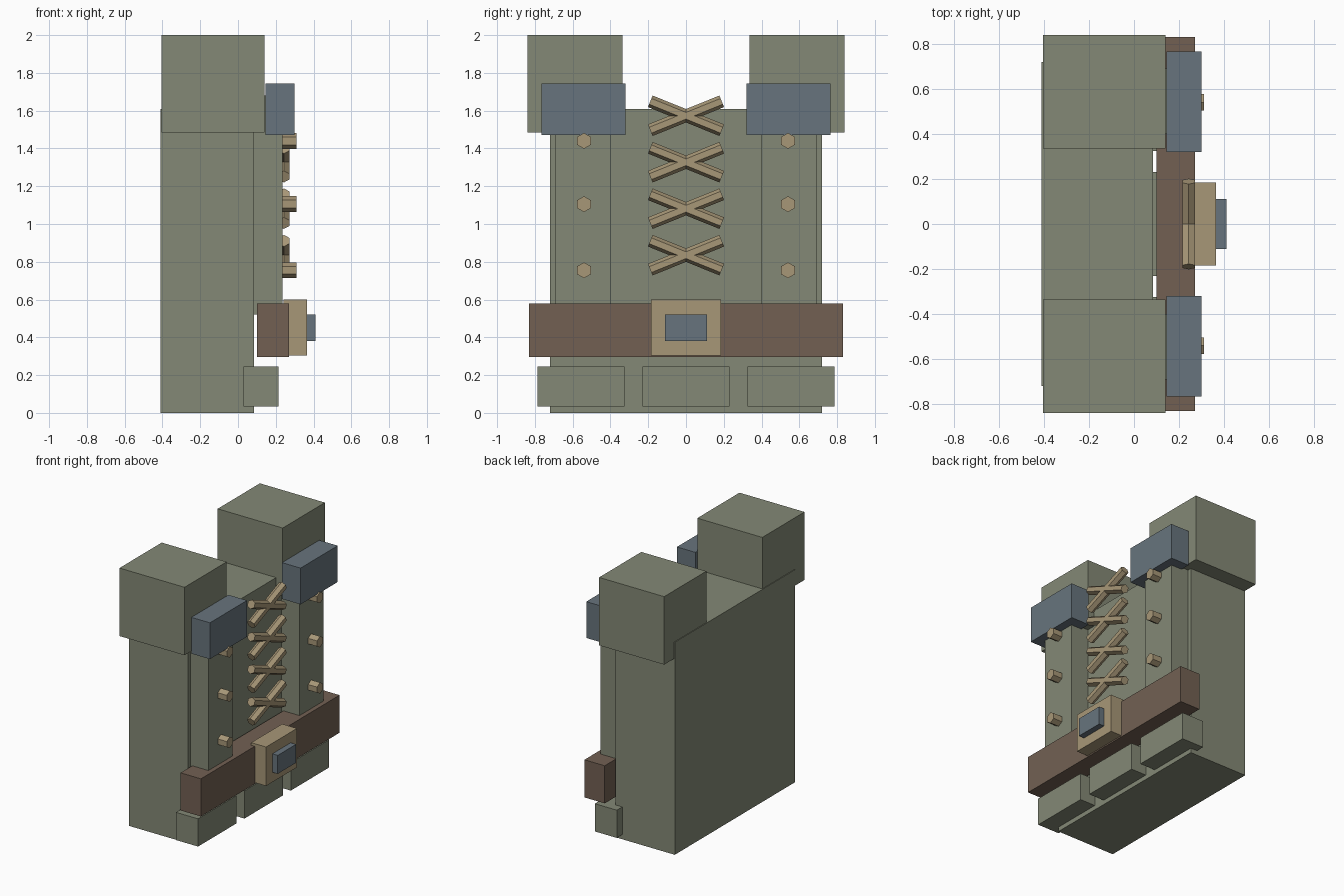
import bpy, bmesh, math
from mathutils import Matrix, Vector

cube = bpy.data.objects.get("Cube")
if cube:
    bpy.data.objects.remove(cube, do_unlink=True)


def material(name, rgb):
    m = bpy.data.materials.new(name)
    m.use_nodes = True
    m.diffuse_color = (*rgb, 1)
    m.node_tree.nodes["Principled BSDF"].inputs["Base Color"].default_value = (*rgb, 1)
    return m


GREEN = material("sage green", (0.23, 0.25, 0.18))
BROWN = material("leather brown", (0.17, 0.118, 0.086))
TAN = material("brass tan", (0.39, 0.31, 0.185))
STEEL = material("steel blue", (0.137, 0.175, 0.205))


def finish(name, bm, mat):
    mesh = bpy.data.meshes.new(name)
    bm.to_mesh(mesh)
    bm.free()
    mesh.materials.append(mat)
    bpy.context.collection.objects.link(bpy.data.objects.new(name, mesh))


def box(name, x, y, z, mat):
    """Box from its (min, max) range on each axis."""
    ranges = (x, y, z)
    centre = Vector([(a + b) / 2 for a, b in ranges])
    size = Vector([b - a for a, b in ranges])
    bm = bmesh.new()
    bmesh.ops.create_cube(bm, size=1, matrix=Matrix.Translation(centre) @ Matrix.Diagonal(size).to_4x4())
    finish(name, bm, mat)


def hex_rod(name, centre, rotation, radius, length, mat):
    bm = bmesh.new()
    bmesh.ops.create_cone(bm, cap_ends=True, segments=6, radius1=radius, radius2=radius, depth=length,
                          matrix=Matrix.Translation(centre) @ rotation)
    finish(name, bm, mat)


# Torso block
box("torso", (-0.41, 0.085), (-0.72, 0.72), (0, 1.61), GREEN)

# Mirrored parts: shoulders, clasps, chest panels, side skirt plates, rivets
to_x = Matrix.Rotation(math.pi / 2, 4, 'Y')
quarter = Matrix.Rotation(math.pi / 2, 4, 'Z')
for side, s in (("left", 1), ("right", -1)):
    def span(a, b):
        return tuple(sorted((a * s, b * s)))
    box(f"{side}_shoulder", (-0.405, 0.14), span(0.335, 0.84), (1.485, 2), GREEN)
    box(f"{side}_clasp", (0.145, 0.3), span(0.32, 0.765), (1.47, 1.745), STEEL)
    box(f"{side}_chest_panel", (0.06, 0.235), span(0.4, 0.69), (0.52, 1.68), GREEN)
    box(f"{side}_skirt_plate", (0.03, 0.215), span(0.325, 0.785), (0.035, 0.245), GREEN)
    for i, z in enumerate((0.755, 1.105, 1.44)):
        hex_rod(f"{side}_rivet_{i + 1}", (0.26, 0.54 * s, z), to_x @ quarter, 0.042, 0.1, TAN)

# Middle skirt plate, belt and buckle
box("middle_skirt_plate", (0.03, 0.215), (-0.23, 0.23), (0.035, 0.245), GREEN)
box("belt", (0.1, 0.27), (-0.83, 0.83), (0.295, 0.58), BROWN)
box("buckle", (0.24, 0.365), (-0.185, 0.185), (0.305, 0.6), TAN)
box("buckle_centre", (0.34, 0.41), (-0.11, 0.11), (0.38, 0.52), STEEL)

# Crossed lacing down the chest, one ridge of each rod facing outward
for row in range(4):
    for tag, tilt in (("rising", 22), ("falling", -22)):
        turn = Matrix.Rotation(math.radians(90 + tilt), 4, 'X')
        hex_rod(f"lace_{row + 1}_{tag}", (0.243, 0, 0.835 + 0.246 * row), turn @ quarter @ quarter, 0.033, 0.408, TAN)
